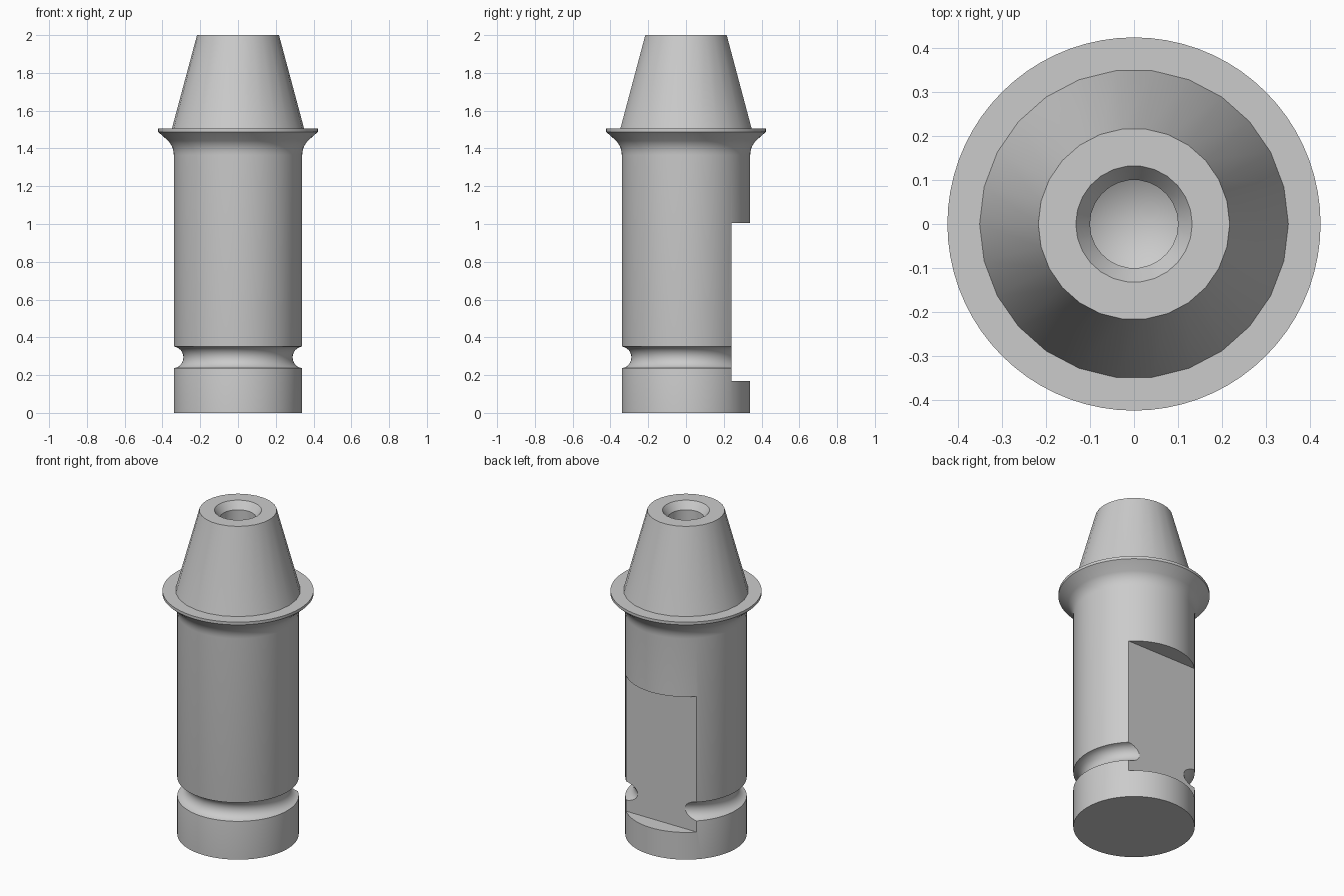
import bpy
import bmesh
import math

cube = bpy.data.objects.get("Cube")
if cube:
    bpy.data.objects.remove(cube, do_unlink=True)

steel = bpy.data.materials.new("steel_grey")
steel.use_nodes = True
steel.diffuse_color = (0.6, 0.6, 0.6, 1)
steel.node_tree.nodes["Principled BSDF"].inputs["Base Color"].default_value = (0.6, 0.6, 0.6, 1)


def add_object(name, bm):
    bmesh.ops.recalc_face_normals(bm, faces=bm.faces)
    mesh = bpy.data.meshes.new(name)
    bm.to_mesh(mesh)
    bm.free()
    mesh.materials.append(steel)
    obj = bpy.data.objects.new(name, mesh)
    bpy.context.collection.objects.link(obj)
    return obj


def lathe(name, profile, sides):
    """Closed solid turned around z from (radius, height) points."""
    bm = bmesh.new()
    rings = []
    for r, z in profile:
        if r == 0:
            rings.append([bm.verts.new((0, 0, z))])
        else:
            angles = [math.tau * i / sides for i in range(sides)]
            rings.append([bm.verts.new((r * math.cos(a), r * math.sin(a), z)) for a in angles])
    for low, high in zip(rings, rings[1:]):
        for i in range(sides):
            j = (i + 1) % sides
            corners = [low[i % len(low)], low[j % len(low)],
                       high[j % len(high)], high[i % len(high)]]
            bm.faces.new(list(dict.fromkeys(corners)))
    for ring in (rings[0], rings[-1]):
        if len(ring) > 1:
            bm.faces.new(ring)
    return add_object(name, bm)


def arc(cx, cz, radius, start, end, steps):
    angles = [math.radians(start + (end - start) * i / steps) for i in range(steps + 1)]
    return [(cx + radius * math.cos(a), cz + radius * math.sin(a)) for a in angles]


# Shank with round groove, fillet and flared collar
R = 0.34
groove = arc(0.347, 0.294, 0.058, 263, 97, 12)
fillet = arc(R + 0.11, 1.365, 0.11, 180, 137, 6)
shank = lathe("shank", [(R, 0), (R, 0.236)] + groove + [(R, 0.352)] + fillet
              + [(0.423, 1.488), (0.423, 1.505)], 72)

# Tapered nose with a chamfered blind hole
nose = lathe("nose", [(0.353, 1.495), (0.35, 1.505), (0.217, 2), (0.132, 2),
                      (0.1, 1.955), (0.1, 1.65), (0, 1.59)], 26)

# Flat milled into the back of the shank
bm = bmesh.new()
bmesh.ops.create_cube(bm, size=1)
for v in bm.verts:
    v.co.y = 0.24 if v.co.y < 0 else 0.6
    v.co.z = 0.168 if v.co.z < 0 else 1.005
cutter = add_object("flat_cutter", bm)
cutter.hide_render = True
cut = shank.modifiers.new("flat", "BOOLEAN")
cut.object = cutter
cut.operation = "DIFFERENCE"
cut.solver = "EXACT"
bpy.context.view_layer.objects.active = shank
bpy.ops.object.modifier_apply(modifier=cut.name)
bpy.data.objects.remove(cutter, do_unlink=True)

# Smooth turned surfaces, sharp machined edges
for obj in (shank, nose):
    bpy.ops.object.select_all(action="DESELECT")
    obj.select_set(True)
    bpy.context.view_layer.objects.active = obj
    bpy.ops.object.shade_smooth_by_angle(angle=math.radians(28))
